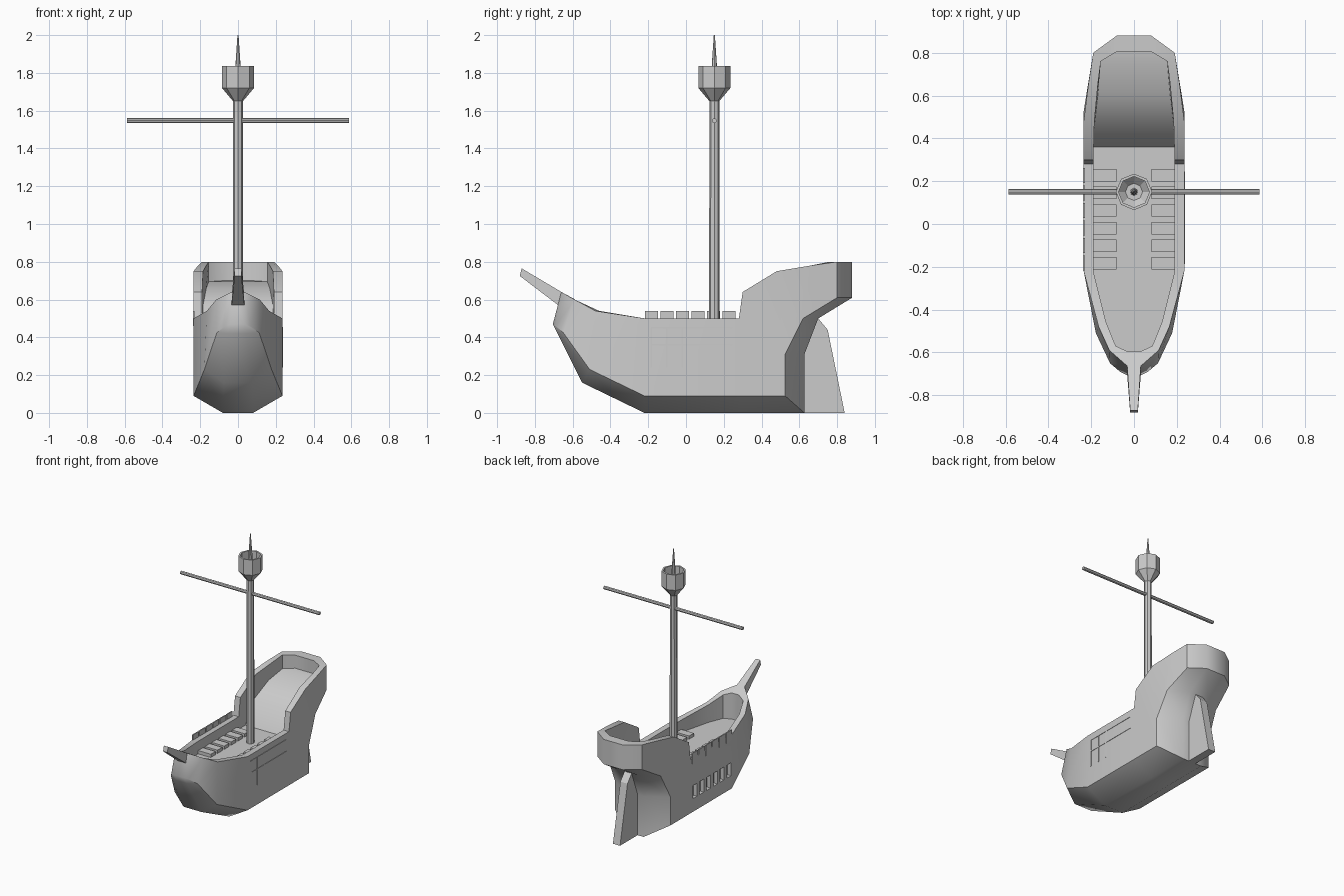
import bpy, bmesh, math

cube = bpy.data.objects.get("Cube")
if cube:
    bpy.data.objects.remove(cube, do_unlink=True)

grey = bpy.data.materials.new("plain grey")
grey.use_nodes = True
grey.diffuse_color = (0.6, 0.6, 0.6, 1)
grey.node_tree.nodes["Principled BSDF"].inputs["Base Color"].default_value = (0.6, 0.6, 0.6, 1)


def finish(name, bm):
    """Clean a bmesh and turn it into a named object."""
    bmesh.ops.remove_doubles(bm, verts=bm.verts, dist=1e-5)
    bmesh.ops.dissolve_degenerate(bm, edges=bm.edges, dist=1e-5)
    bmesh.ops.recalc_face_normals(bm, faces=bm.faces)
    mesh = bpy.data.meshes.new(name)
    bm.to_mesh(mesh)
    bm.free()
    mesh.materials.append(grey)
    obj = bpy.data.objects.new(name, mesh)
    bpy.context.scene.collection.objects.link(obj)
    return obj


def box(name, centre, size):
    bm = bmesh.new()
    bmesh.ops.create_cube(bm, size=1)
    bmesh.ops.scale(bm, vec=size, verts=bm.verts)
    bmesh.ops.translate(bm, vec=centre, verts=bm.verts)
    return finish(name, bm)


def lathe(name, profile, y=0.15, sides=8):
    """Turn a (radius, height) profile around a vertical axis."""
    bm = bmesh.new()
    rings = []
    for r, z in profile:
        rings.append([bm.verts.new((r * math.cos(a), y + r * math.sin(a), z))
                      for a in (2 * math.pi * i / sides for i in range(sides))])
    for low, high in zip(rings, rings[1:]):
        for i in range(sides):
            j = (i + 1) % sides
            bm.faces.new((low[i], low[j], high[j], high[i]))
    bm.faces.new(rings[0])
    bm.faces.new(rings[-1])
    return finish(name, bm)


def slab(name, outline):
    """Side outline of (half width, y, z) points, mirrored across the centre."""
    bm = bmesh.new()
    left = [bm.verts.new((x, y, z)) for x, y, z in outline]
    right = [bm.verts.new((-x, y, z)) for x, y, z in outline]
    bm.faces.new(left)
    bm.faces.new(right)
    n = len(left)
    for i in range(n):
        j = (i + 1) % n
        bm.faces.new((left[i], left[j], right[j], right[i]))
    return finish(name, bm)


# Hull guide lines, bow to stern
rail = [(.035, -.66, .64), (.115, -.59, .6), (.165, -.48, .54), (.235, -.22, .5), (.235, .28, .5),
        (.235, .3, .64), (.235, .48, .75), (.212, .66, .78), (.19, .8, .8), (.08, .88, .8)]
chine = [(.065, -.69, .46), (.112, -.65, .425), (.178, -.51, .23), (.235, -.22, .09), (.235, .28, .09),
         (.235, .525, .09), (.235, .525, .31), (.22, .62, .5), (.19, .8, .61), (.08, .88, .61)]
keel = [(.035, -.705, .47), (.045, -.68, .42), (.075, -.55, .16), (.08, -.22, 0), (.08, .28, 0),
        (.08, .627, 0), (.08, .627, .31), (.08, .7, .5), (.08, .88, .61), (.08, .88, .61)]
inner = [(.03, -.595, .605), (.085, -.57, .585), (.13, -.46, .54), (.19, -.22, .5), (.19, .28, .5),
         (.19, .3, .64), (.185, .48, .75), (.168, .66, .78), (.155, .76, .8), (.08, .805, .8)]
DECK = .405
floor = [(x, y, DECK) for x, y, z in inner[:5]]
floor += [(.19, .36, DECK), (.185, .46, .57), (.168, .61, .66), (.155, .76, .695), (.08, .805, .7)]

# Hull: rings lofted through the guide lines
bm = bmesh.new()
rings = []
for section in zip(keel, chine, rail, inner, floor):
    half = [bm.verts.new(p) for p in section]
    other = [bm.verts.new((-x, y, z)) for x, y, z in section]
    rings.append(half + other[::-1])
for a, b in zip(rings, rings[1:]):
    for i in range(len(a)):
        j = (i + 1) % len(a)
        bm.faces.new((a[i], a[j], b[j], b[i]))
for k, c, r, n, f, f2, n2, r2, c2, k2 in (rings[0], rings[-1]):
    for face in ((k, c, r), (k2, c2, r2), (k, r, r2, k2), (r, n, n2, r2), (n, f, f2, n2)):
        bm.faces.new(face)
hull = finish("hull", bm)

# Ports recessed into the right side
spots = [-.183 + i * .082 for i in range(6)]
bpy.context.view_layer.objects.active = hull
for y in spots:
    cutter = box("port_cutter", (-.235, y, .24), (.06, .05, .1))
    cut = hull.modifiers.new("port", "BOOLEAN")
    cut.operation = "DIFFERENCE"
    cut.object = cutter
    bpy.ops.object.modifier_apply(modifier=cut.name)
    bpy.data.objects.remove(cutter, do_unlink=True)
bpy.ops.object.select_all(action="DESELECT")
hull.select_set(True)
bpy.ops.object.shade_smooth_by_angle(angle=math.radians(42))

# Rudder and bowsprit
slab("rudder", [(.03, .6, 0), (.03, .84, 0), (.03, .75, .44), (.03, .7, .5), (.03, .6, .31)])
slab("bowsprit", [(.036, -.6, .605), (.018, -.87, .765), (.018, -.88, .725), (.036, -.65, .55)])

# Mast, lookout basket and spike
lathe("mast", [(.028, DECK - .02), (.026, 1.67)])
lathe("lookout_basket", [(.026, 1.65), (.085, 1.72), (.085, 1.837), (.072, 1.837), (.072, 1.73), (.04, 1.7)])
lathe("mast_spike", [(.018, 1.69), (.013, 1.85), (.003, 2)])

# Yard across the mast
yard = lathe("yard", [(.013, -.587), (.013, .587)], y=0)
yard.rotation_euler = (0, math.pi / 2, 0)
yard.location = (0, .15, 1.547)

# Benches on both sides, shields along the right rail
for i, y in enumerate(spots):
    for side, label in ((1, "left"), (-1, "right")):
        box(f"{label}_bench_{i + 1}", (side * .135, y, DECK + .01), (.106, .058, .03))
    box(f"right_rail_shield_{i + 1}", (-.233, y, .5), (.008, .07, .08))

# Thin lattice on the left side
for i, y in enumerate(spots[:3]):
    box(f"left_lattice_upright_{i + 1}", (.235, y, .345), (.006, .008, .21))
for i, z in enumerate((.36, .45)):
    box(f"left_lattice_bar_{i + 1}", (.235, .03, z), (.006, .43, .008))
